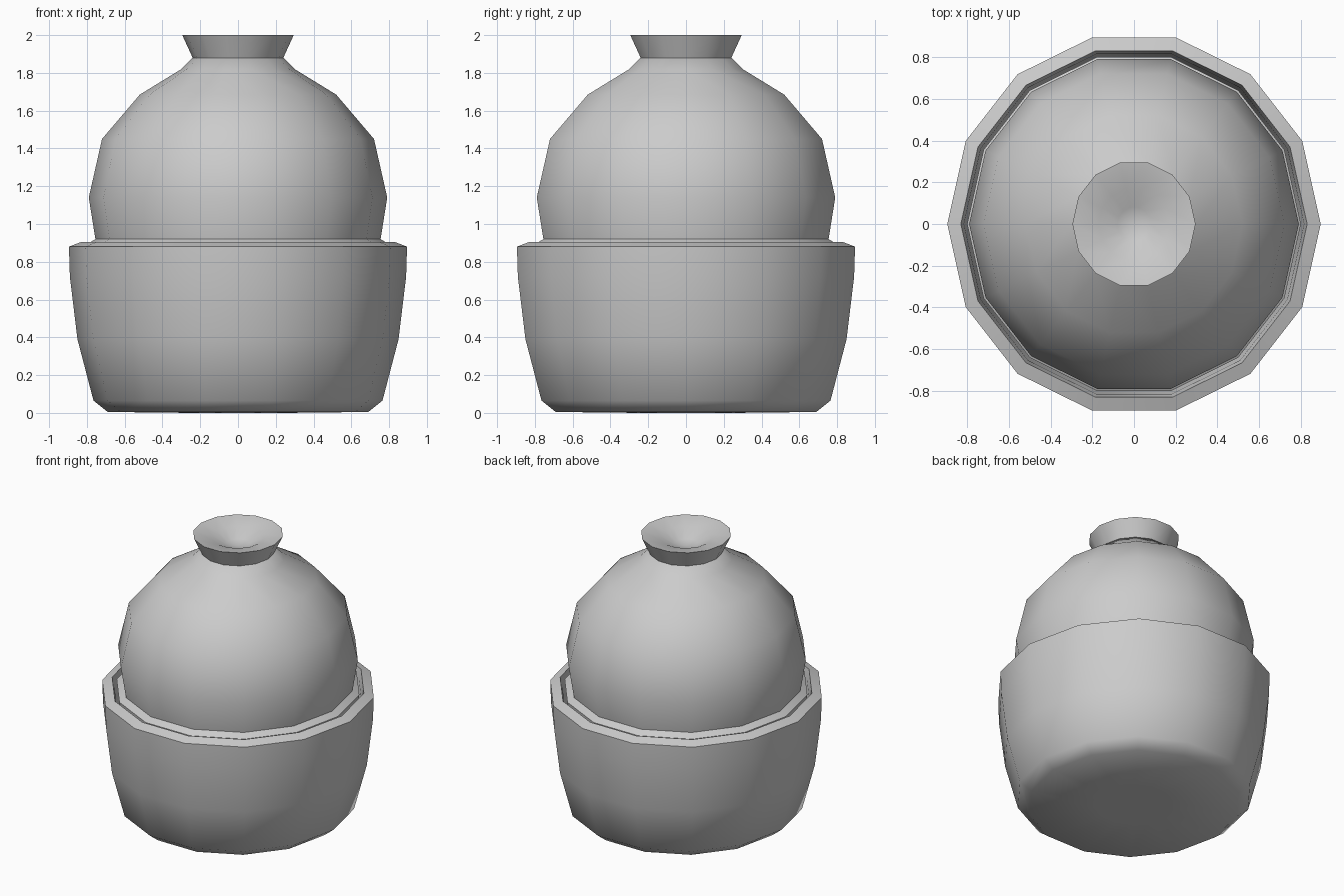
import bpy
import bmesh
import math

SIDES = 14
Y_STRETCH = 1 / math.cos(math.pi / SIDES)  # equal width and depth with an even polygon

default = bpy.data.objects.get("Cube")
if default:
    bpy.data.objects.remove(default, do_unlink=True)

grey = bpy.data.materials.new("plain grey")
grey.use_nodes = True
colour = (0.6, 0.6, 0.6, 1)
grey.diffuse_color = colour
grey.node_tree.nodes["Principled BSDF"].inputs["Base Color"].default_value = colour


def lathe(name, profile):
    """Turn a closed (radius, height) profile, axis to axis, into a smooth faceted part."""
    bm = bmesh.new()
    verts = [bm.verts.new((r, 0, z)) for r, z in profile]
    edges = [bm.edges.new(pair) for pair in zip(verts, verts[1:])]
    bmesh.ops.spin(bm, geom=verts + edges, cent=(0, 0, 0), axis=(0, 0, 1),
                   angle=math.tau, steps=SIDES)
    bmesh.ops.remove_doubles(bm, verts=bm.verts, dist=0.0005)
    bmesh.ops.scale(bm, vec=(1, Y_STRETCH, 1), verts=bm.verts)
    bmesh.ops.recalc_face_normals(bm, faces=bm.faces)
    mesh = bpy.data.meshes.new(name)
    bm.to_mesh(mesh)
    bm.free()
    mesh.materials.append(grey)
    obj = bpy.data.objects.new(name, mesh)
    bpy.context.collection.objects.link(obj)
    bpy.ops.object.select_all(action='DESELECT')
    obj.select_set(True)
    bpy.context.view_layer.objects.active = obj
    bpy.ops.object.shade_smooth_by_angle(angle=math.radians(48))
    return obj


# Bowl: rounded foot, swelling wall, bevelled rim and hollow inside
lathe("bowl", [
    (0, 0), (0.25, 0), (0.69, 0.005), (0.765, 0.065), (0.85, 0.39), (0.89, 0.72),
    (0.895, 0.88), (0.83, 0.905), (0.815, 0.84), (0.78, 0.4), (0.7, 0.12), (0, 0.08),
])

# Domed lid with a narrow flange that sits inside the rim, hollow below
lathe("lid", [
    (0, 1.88), (0.24, 1.88), (0.3, 1.82), (0.52, 1.685), (0.72, 1.45), (0.79, 1.14),
    (0.755, 0.92), (0.8, 0.893), (0.79, 0.82), (0.72, 0.82), (0.72, 1.14),
    (0.65, 1.42), (0.47, 1.62), (0, 1.78),
])

# Flared knob with a dished top
lathe("lid_knob", [
    (0, 1.87), (0.24, 1.88), (0.295, 2), (0.17, 1.975), (0.08, 1.925), (0, 1.91),
])
